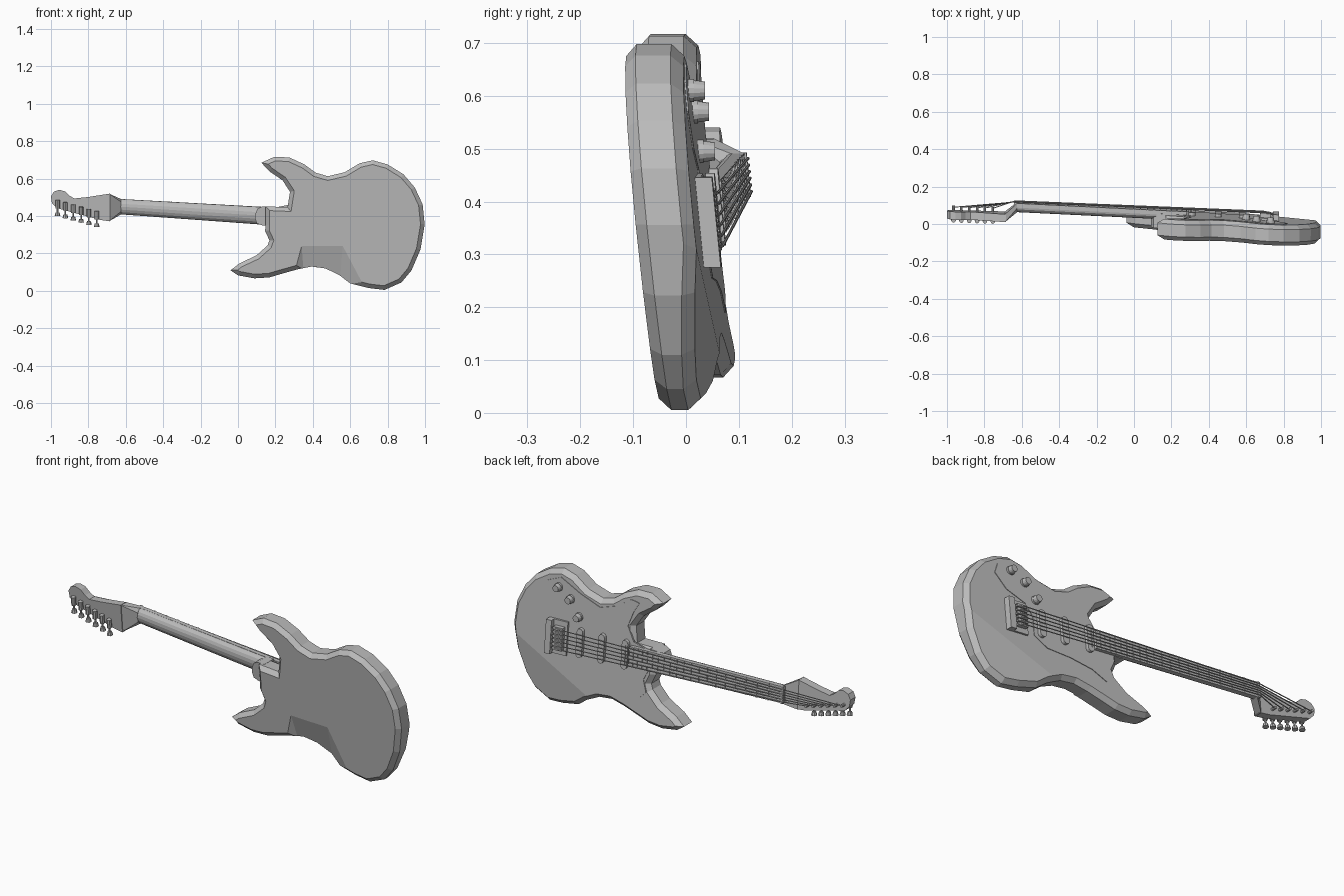
import bpy, bmesh, math
from mathutils import Vector

old = bpy.data.objects.get("Cube")
if old:
    bpy.data.objects.remove(old, do_unlink=True)

grey = bpy.data.materials.new("plain_grey")
grey.use_nodes = True
grey.diffuse_color = (0.5, 0.5, 0.5, 1)
grey.node_tree.nodes["Principled BSDF"].inputs["Base Color"].default_value = (0.5, 0.5, 0.5, 1)


def P(x, z, w):
    """Point at height w above the leaning front face of the guitar."""
    return Vector((x, 0.104 - 0.055 * x - 0.1 * z + w, z))


def axis_z(x):
    """Height of the neck centre line."""
    return 0.41 - 0.064 * x


def finish(name, bm):
    bmesh.ops.recalc_face_normals(bm, faces=bm.faces)
    mesh = bpy.data.meshes.new(name)
    bm.to_mesh(mesh)
    bm.free()
    mesh.materials.append(grey)
    ob = bpy.data.objects.new(name, mesh)
    bpy.context.collection.objects.link(ob)
    return ob


def loft(bm, rings):
    rows = [[bm.verts.new(p) for p in ring] for ring in rings]
    n = len(rows[0])
    for a, b in zip(rows, rows[1:]):
        for i in range(n):
            bm.faces.new((a[i], a[(i + 1) % n], b[(i + 1) % n], b[i]))
    bm.faces.new(rows[0])
    bm.faces.new(rows[-1])


def slab(bm, pts, w0, w1):
    loft(bm, [[P(x, z, w) for x, z in pts] for w in (w0, w1)])


def box(bm, x0, x1, half, w0, w1, dz=0):
    """Box laid across the neck centre line."""
    slab(bm, [(x, axis_z(x) + dz + s * half) for x, s in
              ((x0, -1), (x1, -1), (x1, 1), (x0, 1))], w0, w1)


def hull(name, pts):
    bm = bmesh.new()
    for p in pts:
        bm.verts.new(p)
    res = bmesh.ops.convex_hull(bm, input=bm.verts)
    bmesh.ops.delete(bm, geom=[v for v in res["geom_interior"] if isinstance(v, bmesh.types.BMVert)],
                     context='VERTS')
    return finish(name, bm)


def stick(bm, a, b, r0, r1=None, sides=6):
    d = b - a
    q = d.to_track_quat('Z', 'Y').to_matrix().to_4x4()
    q.translation = (a + b) / 2
    bmesh.ops.create_cone(bm, cap_ends=True, segments=sides, radius1=r0,
                          radius2=r0 if r1 is None else r1, depth=d.length, matrix=q)


# Body: outline slab with an arm contour, bevelled rims and a belly cut
outline = [(.125, .685), (.195, .717), (.275, .713), (.355, .676), (.415, .632), (.48, .613),
           (.57, .634), (.65, .682), (.72, .698), (.80, .676), (.885, .623), (.945, .553),
           (.987, .463), (.998, .356), (.976, .222), (.928, .11), (.874, .045), (.783, .005),
           (.70, .015), (.60, .04), (.543, .083), (.468, .12), (.393, .13), (.318, .115),
           (.222, .088), (.168, .072), (.088, .067), (0, .083), (-.04, .11), (.008, .147),
           (.099, .19), (.158, .243), (.168, .27), (.145, .32), (.147, .352), (.147, .452),
           (.265, .447), (.278, .53), (.238, .591), (.168, .639)]
bm = bmesh.new()
slab(bm, outline, -.11, 0)
bmesh.ops.recalc_face_normals(bm, faces=bm.faces)
a, b, c = P(.99, .32, 0), P(.5, .1, 0), P(.87, .04, -.035)
n = (b - a).cross(c - a).normalized()
if n.y < 0:
    n.negate()
bmesh.ops.bisect_plane(bm, geom=bm.verts[:] + bm.edges[:] + bm.faces[:],
                       plane_co=a, plane_no=n, clear_outer=True)
bmesh.ops.holes_fill(bm, edges=[e for e in bm.edges if e.is_boundary], sides=0)
bmesh.ops.recalc_face_normals(bm, faces=bm.faces)
rim = [e for e in bm.edges if len(e.link_faces) == 2 and
       (abs(e.link_faces[0].normal.y) > .7) != (abs(e.link_faces[1].normal.y) > .7)]
bmesh.ops.bevel(bm, geom=rim, offset=.022, offset_type='OFFSET', segments=1,
                profile=.5, affect='EDGES', clamp_overlap=False)
body = finish("body", bm)

cutter = hull("belly_cutter", [P(x, z, w) for x, z in ((.34, .245), (.56, .245), (.27, -.02), (.7, -.02))
                               for w in (-.111, -.2)] + [P(.36, -.02, -.05), (P(.54, -.02, -.05))])
cutter.hide_render = True
mod = body.modifiers.new("belly_cut", 'BOOLEAN')
mod.operation = 'DIFFERENCE'
mod.solver = 'EXACT'
mod.object = cutter
bpy.context.view_layer.objects.active = body
bpy.ops.object.modifier_apply(modifier=mod.name)
bpy.data.objects.remove(cutter, do_unlink=True)

# Pickguard
bm = bmesh.new()
slab(bm, [(.27, .46), (.31, .53), (.28, .61), (.25, .66), (.3, .665), (.38, .61), (.48, .575),
          (.6, .61), (.72, .66), (.8, .625), (.82, .57), (.76, .5), (.66, .46), (.62, .4), (.62, .3),
          (.55, .255), (.42, .25), (.3, .23), (.22, .19), (.18, .23), (.2, .29), (.17, .35), (.17, .44)],
     -.005, .003)
finish("pickguard", bm)

# Neck with a rounded back, and the heel below it
bm = bmesh.new()
rings = []
for x, half in ((-.64, .041), (-.3, .0435), (.16, .047)):
    arc = [(math.cos(math.pi * i / 8), -math.sin(math.pi * i / 8)) for i in range(9)]
    prof = [(half, .02)] + [(half * u, .03 * v) for u, v in arc] + [(-half, .02)]
    rings.append([P(x, axis_z(x) + u, w) for u, w in prof])
loft(bm, rings)
finish("neck", bm)

bm = bmesh.new()
slab(bm, [(.17, .452), (.13, .452), (.105, .44), (.092, .41), (.092, .385), (.1, .36), (.13, .35), (.17, .35)],
     -.075, .004)
finish("neck_heel", bm)

# Fingerboard, frets and nut
bm = bmesh.new()
slab(bm, [(-.63, axis_z(-.63) - .041), (.28, axis_z(.28) - .049),
          (.28, axis_z(.28) + .049), (-.63, axis_z(-.63) + .041)], -.002, .021)
finish("fingerboard", bm)
bm = bmesh.new()
for i in range(1, 22):
    x = .7 - 1.33 * 2 ** (-i / 12)
    box(bm, x - .002, x + .002, .042 + .007 * (x + .63), .018, .0235)
finish("frets", bm)
bm = bmesh.new()
box(bm, -.642, -.628, .042, 0, .025)
finish("nut", bm)

# Headstock, set back and joined by a slanted throat
bm = bmesh.new()
slab(bm, [(-1, .505), (-.985, .53), (-.955, .54), (-.925, .532), (-.9, .508), (-.875, .494), (-.8, .502),
          (-.685, .52), (-.685, .372), (-.74, .38), (-.97, .443), (-.995, .47)], -.08, -.038)
finish("headstock", bm)
hull("headstock_throat",
     [P(x, z, w) for x, z in ((-.69, .372), (-.69, .52)) for w in (-.08, -.038)] +
     [P(-.625, axis_z(-.625) + s * .041, w) for s in (-1, 1) for w in (-.005, .02)] +
     [P(-.625, axis_z(-.625) + s * .025, -.028) for s in (-1, 1)])

# Pickups: three bars with rounded ends
bm = bmesh.new()
for x in (.31, .45, .58):
    pts = []
    for s in (1, -1):
        for i in range(7):
            t = math.pi * i / 6
            px = x + s * .018 * math.cos(t)
            pts.append((px, axis_z(px) + s * (.055 + .018 * math.sin(t))))
    slab(bm, pts, 0, .02)
finish("pickups", bm)

# Bridge: plate, tail block and saddles
bm = bmesh.new()
box(bm, .66, .775, .085, -.003, .01)
box(bm, .742, .775, .085, 0, .032)
for i in range(6):
    box(bm, .675, .73, .0075, .008, .032, (i - 2.5) * .02)
finish("bridge", bm)

# Control knobs
bm = bmesh.new()
for x, z in ((.73, .61), (.655, .57), (.6, .495)):
    stick(bm, P(x, z, 0), P(x, z, .012), .022, sides=14)
    stick(bm, P(x, z, .012), P(x, z, .033), .02, .017, sides=14)
finish("control_knobs", bm)

# Tuners and strings
tuners, strings = bmesh.new(), bmesh.new()
for i in range(6):
    x = -.965 + .042 * i
    edge = .443 - .0118 * i
    stick(tuners, P(x, edge + .03, -.095), P(x, edge + .03, -.012), .007, sides=8)
    stick(tuners, P(x, edge + .042, -.09), P(x, edge - .002, -.09), .012, sides=8)
    stick(tuners, P(x, edge, -.09), P(x, edge - .03, -.09), .005)
    stick(tuners, P(x, edge - .024, -.09), P(x, edge - .042, -.09), .011, .015, sides=8)
    s = 2.5 - i
    path = [P(x, edge + .03, -.02), P(-.635, axis_z(-.635) + s * .0125, .027),
            P(.69, axis_z(.69) + s * .02, .035), P(.745, axis_z(.745) + s * .02, .026)]
    for p, q in zip(path, path[1:]):
        stick(strings, p, q, .0028)
finish("tuners", tuners)
finish("strings", strings)
